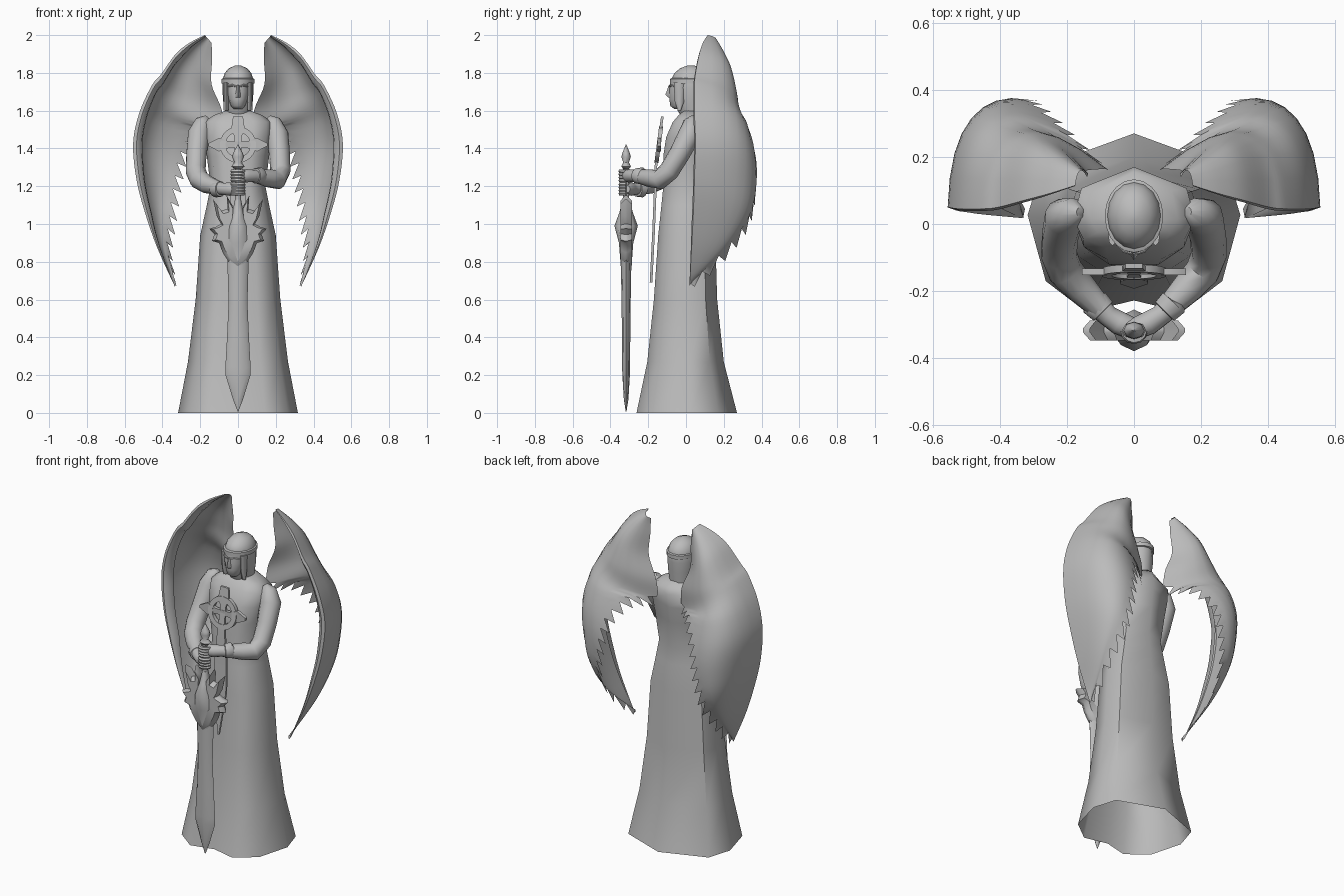
import bpy, bmesh
from math import sin, cos, pi, radians
from mathutils import Vector

cube = bpy.data.objects.get("Cube")
if cube:
    bpy.data.objects.remove(cube, do_unlink=True)

stone = bpy.data.materials.new("grey stone")
stone.use_nodes = True
GREY = (0.5, 0.5, 0.5, 1)
stone.diffuse_color = GREY
stone.node_tree.nodes["Principled BSDF"].inputs["Base Color"].default_value = GREY
parts = []


def finish(name, bm):
    bmesh.ops.recalc_face_normals(bm, faces=bm.faces)
    mesh = bpy.data.meshes.new(name)
    bm.to_mesh(mesh)
    bm.free()
    mesh.materials.append(stone)
    ob = bpy.data.objects.new(name, mesh)
    bpy.context.collection.objects.link(ob)
    parts.append(ob)
    return ob


def loft(name, rings, start=True, end=True, closed=True):
    """Skin a list of equal-length point rings."""
    bm = bmesh.new()
    rows = [[bm.verts.new(p) for p in r] for r in rings]
    n = len(rows[0])
    for a, b in zip(rows, rows[1:]):
        for i in range(n if closed else n - 1):
            j = (i + 1) % n
            bm.faces.new((a[i], a[j], b[j], b[i]))
    if start:
        bm.faces.new(rows[0])
    if end:
        bm.faces.new(rows[-1])
    return finish(name, bm)


def ellipse(x, y, z, rx, ry, n=16):
    return [(x + rx * cos(2 * pi * i / n), y + ry * sin(2 * pi * i / n), z) for i in range(n)]


def tube(name, path, n=12):
    """Round limb along (x, y, z, radius) points."""
    pts = [Vector(p[:3]) for p in path]
    rings, ref = [], None
    for i, p in enumerate(pts):
        t = (pts[min(i + 1, len(pts) - 1)] - pts[max(i - 1, 0)]).normalized()
        ref = t.orthogonal() if ref is None else ref - t * ref.dot(t)
        ref.normalize()
        side, r = t.cross(ref), path[i][3]
        rings.append([p + r * (ref * cos(2 * pi * k / n) + side * sin(2 * pi * k / n)) for k in range(n)])
    return loft(name, rings)


def spline(keys, steps):
    """Smooth interpolation through tuples of numbers."""
    out = []
    for i in range(len(keys) - 1):
        a, b, c, d = (keys[max(0, min(len(keys) - 1, i + o))] for o in (-1, 0, 1, 2))
        for s in range(steps):
            t = s / steps
            out.append([q + t * ((r - p) / 2 + t * (p - 2.5 * q + 2 * r - w / 2
                        + t * (1.5 * (q - r) + (w - p) / 2))) for p, q, r, w in zip(a, b, c, d)])
    return out + [list(keys[-1])]


# Robe and torso: one angular outline, scaled up the body (height, half width, front, back)
HALF = [(0, -1), (.45, -1), (.83, -.65), (1, .1), (.86, .63), (0, 1)]


def robe_ring(z, w, front, back):
    half = []
    for x, t in HALF:
        y = -t * front if t < 0 else t * back
        if x == 0 and t < 0 and z < 1:
            y *= .87
        half.append((x * w, y, z))
    return half + [(-x, y, h) for x, y, h in half[-2:0:-1]]


robe = [(0, .317, -.262, .27), (.27, .265, -.205, .2), (.6, .224, -.17, .165),
        (.94, .2, -.147, .155), (1.1, .165, -.13, .14), (1.2, .145, -.12, .13),
        (1.36, .165, -.12, .15), (1.46, .18, -.105, .165), (1.54, .182, -.07, .17),
        (1.575, .13, -.04, .155), (1.6, .065, -.01, .12)]
loft("robe", [robe_ring(*r) for r in robe], start=False)

# Head: hood (height, half width, front, back), face, nose and brow band
hood = [(1.55, .065, -.01, .11), (1.6, .07, -.045, .115), (1.66, .08, -.055, .12),
        (1.72, .082, -.07, .125), (1.77, .08, -.075, .125), (1.8, .07, -.06, .112),
        (1.825, .048, -.03, .085), (1.84, .012, .01, .04)]
loft("hood", [ellipse(0, (f + b) / 2, z, w, (b - f) / 2) for z, w, f, b in hood])
face = [(1.61, .025, .03), (1.625, .038, .05), (1.66, .05, .055), (1.7, .057, .057),
        (1.75, .057, .052)]
loft("face", [ellipse(0, -.033, z, w, d, 12) for z, w, d in face])
loft("nose", [ellipse(0, -.085, z, w, d, 4) for z, w, d in
              [(1.67, .013, .008), (1.685, .015, .024), (1.735, .006, .006)]])
for s in (-1, 1):
    tube("brow", [(s * .008, -.088, 1.728, .005), (s * .03, -.08, 1.735, .006), (s * .052, -.06, 1.728, .004)], 6)
    loft("cheek_guard", [ellipse(s * .064, -.035, z, .013, d, 8) for z, d in
                         [(1.6, .008), (1.65, .025), (1.75, .03)]])
loft("brow_band", [ellipse(0, .024, z, r, r + .022, 20) for z, r in
                   [(1.742, .078), (1.745, .087), (1.768, .087), (1.772, .078)]])

# Arms, cuffs and hands: the two fists are stacked on the grip
GRIP_Y = -.317
for s, hand_z, label in ((1, 1.255, "left"), (-1, 1.185, "right")):
    arm = [(.16, .035, 1.565, .015), (.182, .033, 1.54, .045), (.207, .02, 1.475, .06),
           (.22, -.035, 1.37, .055), (.224, -.09, 1.28, .054), (.205, -.14, 1.235, .053),
           (.16, -.19, (1.23 + hand_z) / 2, .048), (.08, -.272, hand_z, .032),
           (.045, -.295, hand_z, .036), (.01, -.31, hand_z, .034), (-.02, -.315, hand_z, .02)]
    tube(label + "_arm", [(s * x, y, z, r) for x, y, z, r in arm])
    tube(label + "_cuff", [(s * x, y, hand_z, r) for x, y, r in
                           [(.12, -.23, .036), (.118, -.234, .045), (.092, -.26, .041), (.09, -.262, .03)]])
    for f in range(4):
        z = hand_z + .016 * (f - 1.5)
        tube(label + "_finger", [(s * .03 * cos(a), GRIP_Y - .03 * sin(a), z, .011)
                                 for a in [pi * k / 6 for k in range(7)]], 6)

# Sword: (height, half width, half depth)


def sword_part(name, rows, n):
    loft(name, [ellipse(0, GRIP_Y, z, w, d, n) for z, w, d in rows])


sword_part("blade", [(.008, .002, .002), (.07, .026, .012), (.2, .066, .02), (.24, .067, .021),
                     (.4, .058, .022), (.58, .05, .024), (.8, .056, .028), (.9, .06, .03)], 8)
sword_part("guard_core", [(.76, .04, .026), (.82, .055, .032), (.9, .07, .038), (.99, .055, .062),
                          (1.06, .03, .036), (1.13, .016, .018)], 8)
sword_part("grip", [(1.08, .016, .016), (1.32, .016, .016)], 10)
sword_part("pommel", [(1.29, .014, .014), (1.305, .036, .026), (1.325, .018, .015),
                      (1.355, .032, .025), (1.375, .026, .02), (1.42, .002, .002)], 8)

# Spiked crossguard: outline thickened, thin at the rim
spikes = [(.035, 1.03), (.03, 1.1), (.06, 1.15), (.055, 1.08), (.09, 1.07), (.132, 1.13),
          (.112, 1.04), (.09, 1), (.118, .985), (.152, .975), (.125, .945), (.138, .91),
          (.1, .9), (.082, .85), (.05, .8)]
outline = [(0, 1)] + spikes + [(0, .75)] + [(-x, z) for x, z in reversed(spikes)]


def guard_ring(y, k):
    return [(x * k, GRIP_Y + y, .96 + (z - .96) * k) for x, z in outline]


loft("crossguard", [guard_ring(-.03, .86), guard_ring(-.006, 1), guard_ring(.006, 1), guard_ring(.03, .86)])

# Chest emblem: long hanging stem, crossbar and ring


def slab(x, y, z, dx, dy, dz):
    return [(x - dx, y - dy, z - dz), (x + dx, y - dy, z + dz), (x + dx, y + dy, z + dz), (x - dx, y + dy, z - dz)]


stem = [(1.57, -.125, .026), (1.5, -.135, .036), (1.465, -.139, .02), (1.42, -.145, .017),
        (1.3, -.16, .025), (1.15, -.164, .04), (.95, -.172, .042), (.69, -.185, .003)]
loft("emblem_stem", [slab(0, y, z, w, .007, 0) for z, y, w in stem])
bar = [(-.155, .008), (-.1, .036), (-.045, .016), (.045, .016), (.1, .036), (.155, .008)]
loft("emblem_bar", [[(x, -.142 + a * .01, 1.42 + b * h) for a, b in ((-1, -1), (1, -1), (1, 1), (-1, 1))]
                    for x, h in bar])
ring = []
for i in range(25):
    a = 2 * pi * i / 24
    ring.append([(r * cos(a), -.143 + .13 * r * sin(a) + d, 1.42 + r * sin(a))
                 for r, d in ((.066, -.012), (.096, -.012), (.096, .01), (.066, .01))])
loft("emblem_ring", ring, False, False)

# Wings: trailing point, leading point and backward bulge of each section
sections = [(.14, .14, 1.96, .175, .115, 2, .05), (.137, .15, 1.87, .255, .09, 1.96, .12),
            (.14, .16, 1.74, .33, .07, 1.9, .2), (.085, .165, 1.6, .405, .05, 1.795, .26),
            (.09, .17, 1.49, .455, .045, 1.735, .28), (.19, .27, 1.49, .522, .045, 1.59, .18),
            (.28, .35, 1.38, .555, .05, 1.43, .08), (.32, .37, 1.22, .54, .045, 1.25, .04),
            (.35, .335, 1.04, .5, .04, 1.085, .03), (.37, .21, .87, .43, .03, .88, .02),
            (.33, .02, .69, .335, .018, .67, 0)]
STEPS, COLS = 5, 8
rows = spline(sections, STEPS)
wing = []
for i, (tx, ty, tz, lx, ly, lz, bulge) in enumerate(rows):
    T, L = Vector((tx, ty, tz)), Vector((lx, ly, lz))
    C = Vector((lx - .01, ty + bulge, tz * .35 + lz * .65))
    row = [T * (1 - t) ** 2 + C * 2 * t * (1 - t) + L * t * t for t in [k / COLS for k in range(COLS + 1)]]
    # feather tips along the trailing edge
    if 4 * STEPS <= i < len(rows) - 1:
        size = .015 + .055 * i / len(rows)
        if i % 2:
            row[0] = T + (T - row[1]).normalized() * size * .3 + Vector((-.1, 0, -1)) * size
        else:
            row[0] = T.lerp(row[1], .4)
    # folded lip behind the leading edge
    k = min(1, max(.02, (lz - .66) / .35), (2.03 - lz) / .1)
    inward = Vector((.3 - lx, 0, 1.4 - lz)).normalized() * .045 * k
    row += [L + inward * .4 + Vector((0, -.006, 0)) * k, L + inward + Vector((0, .012 * k, 0)),
            L + inward * 1.1 + Vector((0, .05 * k, 0))]
    wing.append(row)
for s, label in ((1, "left_wing"), (-1, "right_wing")):
    loft(label, [[(s * p.x, p.y, p.z) for p in r] for r in wing], False, False, closed=False)

# Smooth shading with crisp creases
bpy.ops.object.select_all(action='DESELECT')
for ob in parts:
    ob.select_set(True)
bpy.context.view_layer.objects.active = parts[0]
bpy.ops.object.shade_smooth_by_angle(angle=radians(52))
